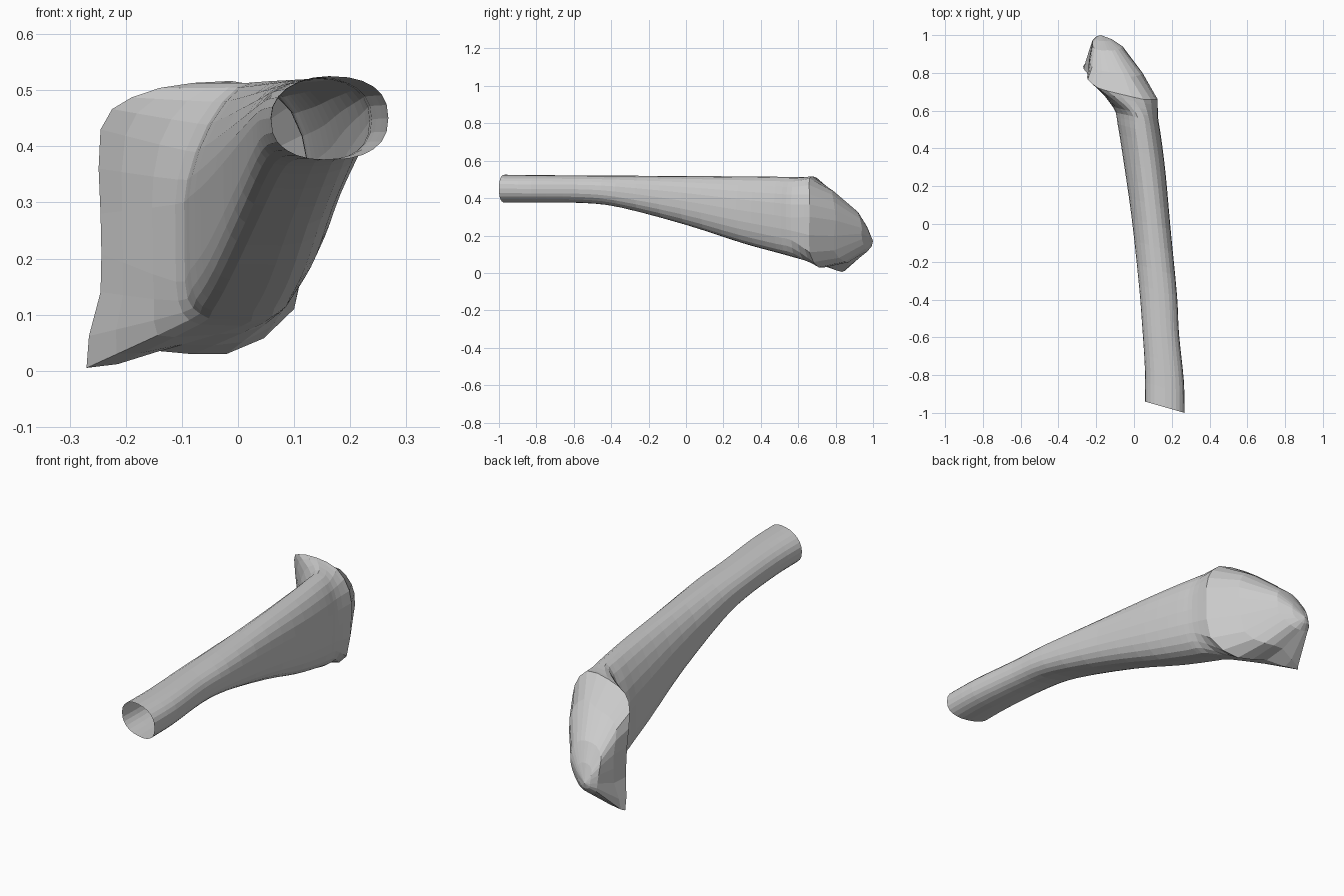
import bpy, bmesh, math
from mathutils import Vector

if "Cube" in bpy.data.objects:
    bpy.data.objects.remove(bpy.data.objects["Cube"])

N = 24

# shaft sections: y, x left, x right, z bottom, z top,
# squareness of the lower left ridge, squareness of the upper left slope
SHAFT = [(-.97, .058, .268, .376, .525, 2.4, 2.1),
         (-.8, .058, .264, .376, .523, 2.6, 2.1),
         (-.55, .042, .238, .374, .521, 3, 2),
         (-.35, .026, .228, .35, .52, 4, 1.9),
         (0, -.012, .194, .257, .518, 5, 1.75),
         (.3, -.055, .167, .16, .516, 6, 1.65),
         (.5, -.087, .142, .105, .514, 6, 1.6),
         (.59, -.112, .128, .08, .513, 6, 1.7)]

# flared rim and end dome, counted from the right side up and over to the left
RIM = [(.125, .66, .30), (.115, .66, .42), (.05, .66, .506), (-.08, .69, .513),
       (-.19, .72, .487), (-.245, .765, .43), (-.245, .785, .28), (-.245, .795, .14),
       (-.27, .835, .005), (-.14, .77, .035), (-.02, .71, .03), (.1, .66, .11)]
DOME = [(.045, .80, .28), (.035, .79, .38), (-.02, .78, .44), (-.09, .80, .425),
        (-.17, .81, .405), (-.222, .83, .37), (-.235, .87, .27), (-.24, .875, .14),
        (-.258, .85, .012), (-.15, .87, .055), (-.06, .85, .06), (.01, .79, .12)]
TIP = [(-.06, .94, .24), (-.07, .93, .29), (-.10, .92, .32), (-.14, .92, .325),
       (-.18, .92, .315), (-.21, .93, .28), (-.22, .95, .24), (-.22, .97, .17),
       (-.215, .97, .13), (-.17, .97, .115), (-.12, .96, .13), (-.07, .94, .18)]


def catmull(a, b, c, d, t):
    return .5 * (2 * b + (c - a) * t + (2 * a - 5 * b + 4 * c - d) * t * t
                 + (3 * b - a - 3 * c + d) * t ** 3)


def section(y, xl, xr, zb, zt, low, high):
    ring = []
    for i in range(N):
        a = 2 * math.pi * i / N
        c, s = math.cos(a), math.sin(a)
        power = 2.4 if c > 0 else (high if s > 0 else low)
        px = math.copysign(abs(c) ** (2 / power), c)
        pz = math.copysign(abs(s) ** (2 / power), s)
        ring.append(Vector(((xl + xr) / 2 + (xr - xl) / 2 * px, y - .03 * px,
                            (zb + zt) / 2 + (zt - zb) / 2 * pz)))
    return ring


def loop(points):
    p = [Vector(q) for q in points]
    n = len(p)
    ring = []
    for i in range(n):
        ring.append(p[i])
        ring.append(catmull(p[i - 1], p[i], p[(i + 1) % n], p[(i + 2) % n], .5))
    return ring


# smooth the shaft lengthwise into the rim, then add the dome loops
rim, dome, tip = loop(RIM), loop(DOME), loop(TIP)
keys = [section(*s) for s in SHAFT] + [rim]
rings = []
for k in range(len(keys) - 1):
    a, b, c, d = (keys[max(k - 1, 0)], keys[k], keys[k + 1],
                  keys[min(k + 2, len(keys) - 1)])
    for t in (0, 1 / 3, 2 / 3):
        rings.append([catmull(a[i], b[i], c[i], d[i], t) for i in range(N)])
apex = Vector((-.175, 1.0, .17))
rings += [rim, dome, tip, [v.lerp(apex, .5) + Vector((0, .008, 0)) for v in tip]]

# bone shell, open at the cut front end
bm = bmesh.new()
rows = [[bm.verts.new(v) for v in r] for r in rings]
for r0, r1 in zip(rows, rows[1:]):
    for i in range(N):
        j = (i + 1) % N
        bm.faces.new((r0[i], r0[j], r1[j], r1[i]))
tip_vert = bm.verts.new(apex)
for i in range(N):
    bm.faces.new((rows[-1][i], rows[-1][(i + 1) % N], tip_vert))
bmesh.ops.recalc_face_normals(bm, faces=bm.faces)
mesh = bpy.data.meshes.new("bone_shaft")
bm.to_mesh(mesh)
bm.free()
bone = bpy.data.objects.new("bone_shaft", mesh)
bpy.context.collection.objects.link(bone)
